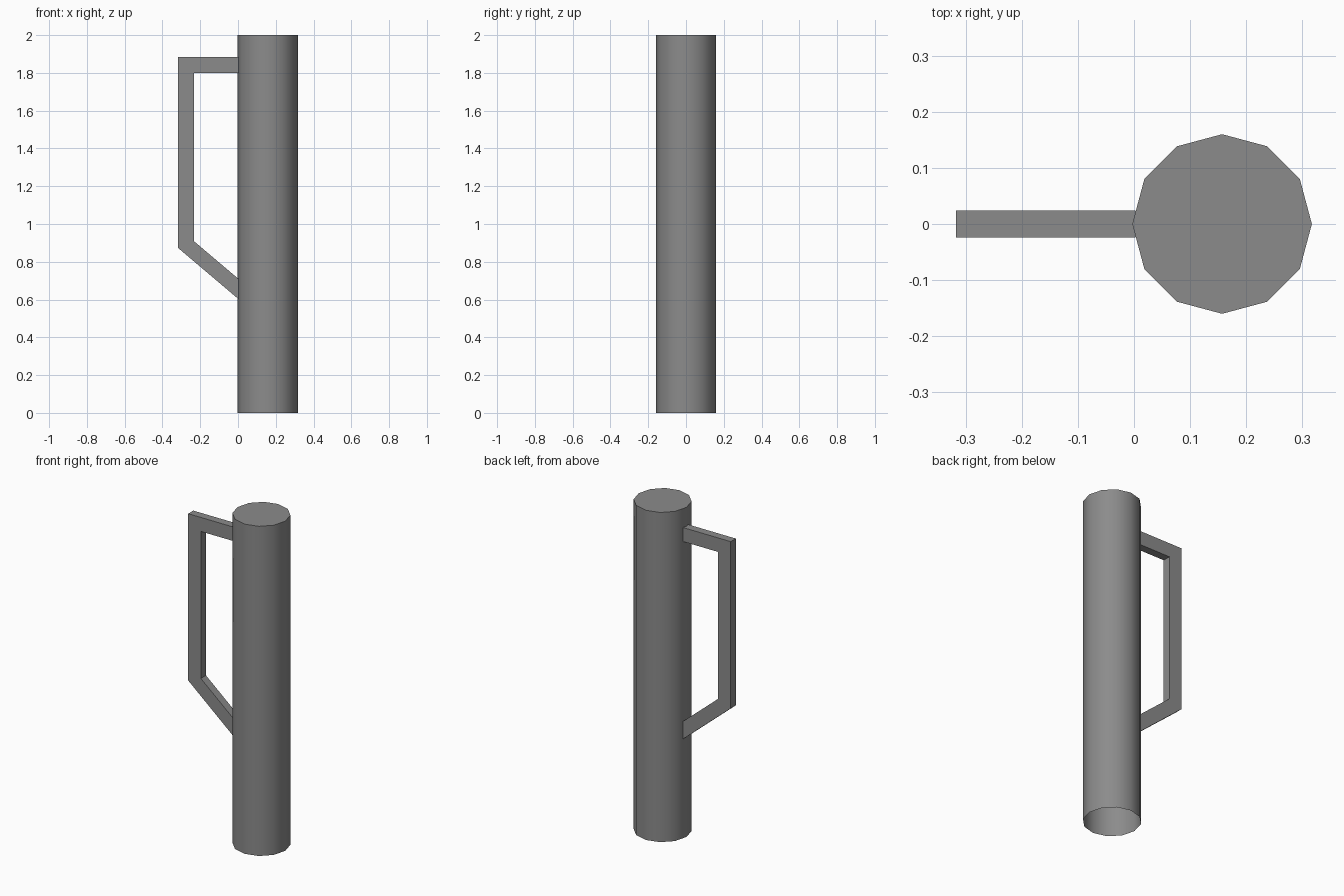
import bpy
import bmesh

cube = bpy.data.objects.get("Cube")
if cube:
    bpy.data.objects.remove(cube, do_unlink=True)

RADIUS, CENTRE_X, HEIGHT = 0.16, 0.157, 2.0
HANDLE_DEPTH = 0.049

grey = bpy.data.materials.new("grey metal")
grey.use_nodes = True
grey.diffuse_color = (0.26, 0.26, 0.26, 1)
grey.node_tree.nodes["Principled BSDF"].inputs["Base Color"].default_value = grey.diffuse_color


def add_part(name, bm):
    bmesh.ops.recalc_face_normals(bm, faces=bm.faces)
    mesh = bpy.data.meshes.new(name)
    bm.to_mesh(mesh)
    bm.free()
    mesh.materials.append(grey)
    part = bpy.data.objects.new(name, mesh)
    bpy.context.collection.objects.link(part)
    return part


# Tube: twelve sides, closed on top and open underneath
bm = bmesh.new()
bmesh.ops.create_cone(bm, cap_ends=True, segments=12, radius1=RADIUS,
                      radius2=RADIUS, depth=HEIGHT)
bottom = [f for f in bm.faces if f.calc_center_median().z < -0.9]
bmesh.ops.delete(bm, geom=bottom, context="FACES_ONLY")
tube = add_part("tube", bm)
tube.location = (CENTRE_X, 0, HEIGHT / 2)
bpy.context.view_layer.objects.active = tube
tube.select_set(True)
bpy.ops.object.shade_smooth_by_angle(angle=0.7)

# Handle: flat outline extruded through its depth, ends meeting the tube
outer = [(0.003, 1.885), (-0.317, 1.885), (-0.317, 0.873), (0.003, 0.602)]
inner = [(0.003, 0.709), (-0.232, 0.908), (-0.232, 1.80), (0.003, 1.80)]
bm = bmesh.new()
corners = [bm.verts.new((x, -HANDLE_DEPTH / 2, z)) for x, z in outer + inner]
face = bm.faces.new(corners)
extruded = bmesh.ops.extrude_face_region(bm, geom=[face])
moved = [v for v in extruded["geom"] if isinstance(v, bmesh.types.BMVert)]
bmesh.ops.translate(bm, verts=moved, vec=(0, HANDLE_DEPTH, 0))
add_part("handle", bm)
